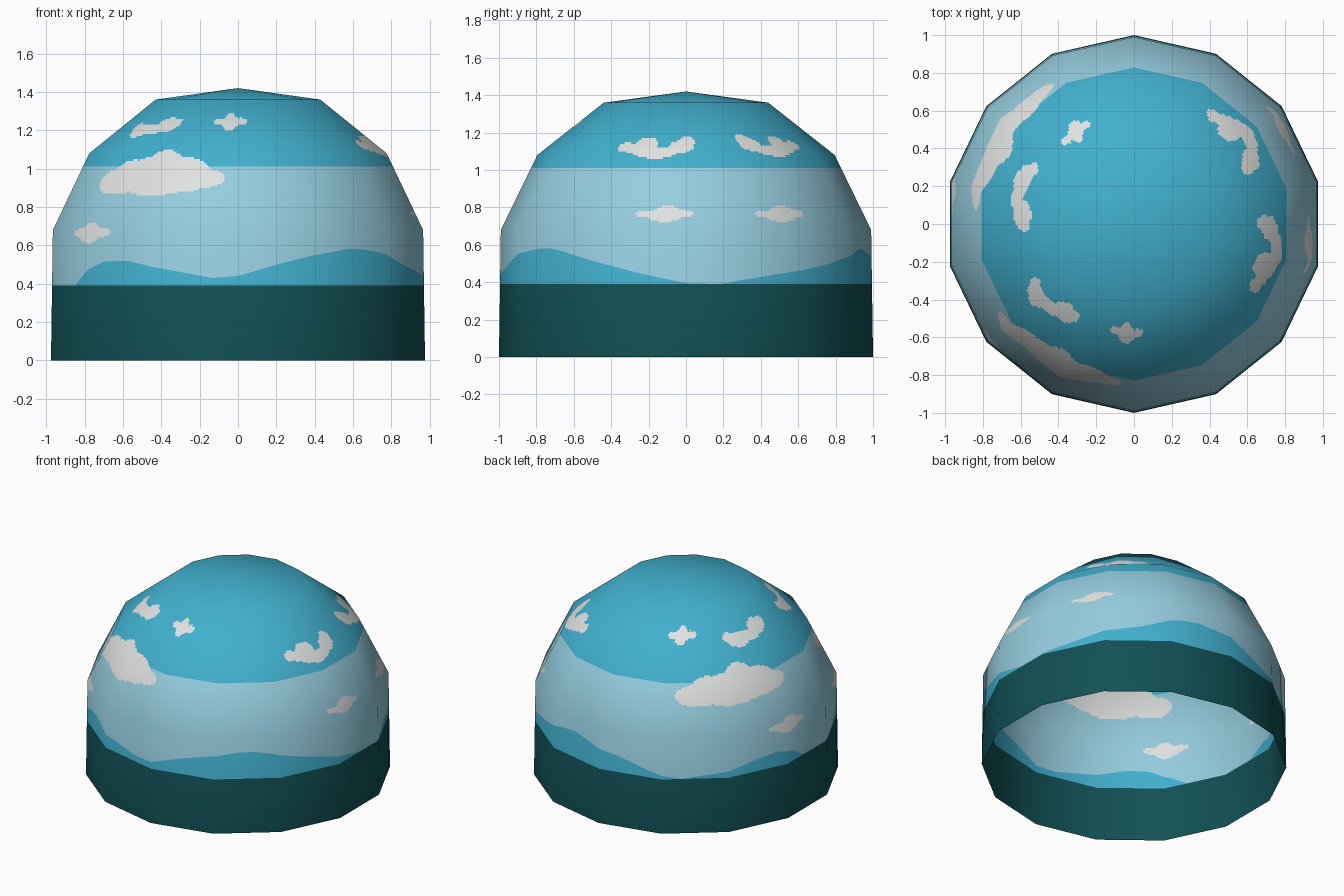
import bpy, math
from mathutils import Vector

if "Cube" in bpy.data.objects:
    bpy.data.objects.remove(bpy.data.objects["Cube"])

SIDES, SUB = 14, 32                                   # low-poly sides, fine columns per side
PROFILE = [(1.0, 0), (0.99, 0.68), (0.795, 1.08), (0.44, 1.36), (0, 1.42)]   # radius, height
BAND_TOP, SKY_SPLIT = 0.39, 1.01

# hill line: angle from the front (towards +x, degrees), height
HILLS = [(-180, .535), (-171, .50), (-158, .43), (-147, .39), (-130, .43), (-116, .475), (-107, .495),
         (-100, .47), (-92, .39), (-61, .39), (-54, .46), (-46, .515), (-37, .52), (-24, .48),
         (-8, .43), (0, .44), (12, .50), (24, .55), (36, .58), (42, .58), (49, .562), (60, .51),
         (75, .45), (90, .395), (101, .39), (107, .41), (127, .46), (143, .50), (158, .565),
         (166, .58), (180, .535)]

# cloud outlines as unions of ellipses in a -1..1 box: centre u, v, radius u, v
PUFFS = {
    "big": [(-.62, -.4, .38, .55), (-.1, -.1, .42, .8), (.1, .25, .3, .75), (.45, -.1, .35, .75),
            (.72, -.25, .28, .4), (-.45, .1, .25, .45), (0, -.6, .5, .4)],
    "pair": [(-.45, -.3, .42, .65), (.5, .25, .42, .7), (0, -.2, .5, .45), (-.8, 0, .2, .4), (.85, .45, .15, .4)],
    "long": [(-.8, .05, .2, .4), (-.25, .25, .3, .65), (.05, -.45, .5, .5), (.65, .1, .3, .55),
             (.8, .55, .2, .45), (-.45, -.1, .3, .5)],
    "star": [(0, 0, .5, .7), (.0, .45, .28, .55), (-.6, 0, .4, .35), (.6, .05, .4, .4), (-.1, -.5, .35, .5)],
    "flat": [(0, -.15, .6, .8), (-.55, 0, .45, .4), (.55, .05, .45, .45), (.1, .4, .4, .6)],
}
# shape, angle range, height range, mirrored
CLOUDS = [
    ("big", -57, -4.5, .86, 1.10, 1), ("big", -150, -95, .86, 1.10, 1),
    ("pair", -62, -30, 1.16, 1.27, 1), ("pair", -122, -86, 1.16, 1.27, 1),
    ("star", -12.5, 5, 1.20, 1.29, 1), ("star", -157, -138, 1.20, 1.29, 1),
    ("flat", -62, -43.5, .61, .72, 1), ("flat", -111, -92, .61, .72, 1),
    ("long", 60, 94, 1.06, 1.18, 1), ("long", 113, 147, 1.07, 1.19, -1),
    ("flat", 73.5, 92.5, .72, .81, 1), ("flat", 113, 132, .72, .81, 1),
]


def lerp_table(table, key):
    for (a, va), (b, vb) in zip(table, table[1:]):
        if key <= b:
            return va + (vb - va) * (key - a) / (b - a)
    return table[-1][1]


def in_cloud(ang, z):
    for shape, a0, a1, z0, z1, flip in CLOUDS:
        u = flip * (2 * (ang - a0) / (a1 - a0) - 1)
        v = 2 * (z - z0) / (z1 - z0) - 1
        if abs(u) <= 1 and abs(v) <= 1:
            if any(((u - cu) / ru) ** 2 + ((v - cv) / rv) ** 2 <= 1 for cu, cv, ru, rv in PUFFS[shape]):
                return True
    return False


# smooth profile normals, one per ring
seg = [Vector((b[1] - a[1], a[0] - b[0])).normalized() for a, b in zip(PROFILE, PROFILE[1:])]
ring_n = [seg[0]] + [(a + b).normalized() for a, b in zip(seg, seg[1:])] + [Vector((0, 1))]
R_TAB = [(z, r) for r, z in PROFILE]
N_TAB = [(z, n) for (r, z), n in zip(PROFILE, ring_n)]

# rows: base, band top, hill line, fine sky rows, cap ring
rows = [0, BAND_TOP, "hills"] + [round(0.60 + 0.01 * i, 2) for i in range(71)] + [1.36]
cols = SIDES * SUB
verts, normals, faces, mats = [], [], [], []


def corner(k):
    a = 2 * math.pi * k / SIDES
    return Vector((math.sin(a), -math.cos(a), 0))


dirs = [corner(c // SUB).lerp(corner(c // SUB + 1), (c % SUB) / SUB) for c in range(cols)]
angles = [math.degrees(math.atan2(d.x, -d.y)) for d in dirs]
for row in rows:
    for d, ang in zip(dirs, angles):
        z = max(BAND_TOP + 0.0005, lerp_table(HILLS, ang)) if row == "hills" else row
        n = lerp_table(N_TAB, z)
        verts.append(d * lerp_table(R_TAB, z) + Vector((0, 0, z)))
        normals.append((d * n.x + Vector((0, 0, n.y))).normalized())
verts.append(Vector((0, 0, PROFILE[-1][1])))
normals.append(Vector((0, 0, 1)))

# faces coloured by height, hill line and cloud outlines
for i in range(len(rows) - 1):
    for c in range(cols):
        c2 = (c + 1) % cols
        f = (i * cols + c, i * cols + c2, (i + 1) * cols + c2, (i + 1) * cols + c)
        mid = sum((verts[k] for k in f), Vector()) / 4
        if i == 0:
            m = 0
        elif i == 1:
            m = 1
        elif i > 2 and in_cloud(math.degrees(math.atan2(mid.x, -mid.y)), mid.z):
            m = 3
        else:
            m = 2 if mid.z < SKY_SPLIT else 1
        faces.append(f)
        mats.append(m)
last = (len(rows) - 1) * cols
for c in range(cols):                                 # cap
    faces.append((last + c, last + (c + 1) % cols, len(verts) - 1))
    mats.append(1)

mesh = bpy.data.meshes.new("sky_dome")
mesh.from_pydata(verts, [], faces)
for name, col in [("dark teal", (.0056, .080, .089)), ("sky blue", (.053, .434, .617)),
                  ("pale blue", (.305, .610, .737)), ("cloud white", (.75, .76, .76))]:
    mat = bpy.data.materials.new(name)
    mat.diffuse_color = (*col, 1)
    mat.use_nodes = True
    mat.node_tree.nodes["Principled BSDF"].inputs["Base Color"].default_value = mat.diffuse_color
    mesh.materials.append(mat)
mesh.polygons.foreach_set("material_index", mats)
mesh.polygons.foreach_set("use_smooth", [True] * len(faces))
mesh.update()
mesh.normals_split_custom_set_from_vertices(normals)
bpy.context.collection.objects.link(bpy.data.objects.new("sky_dome", mesh))
